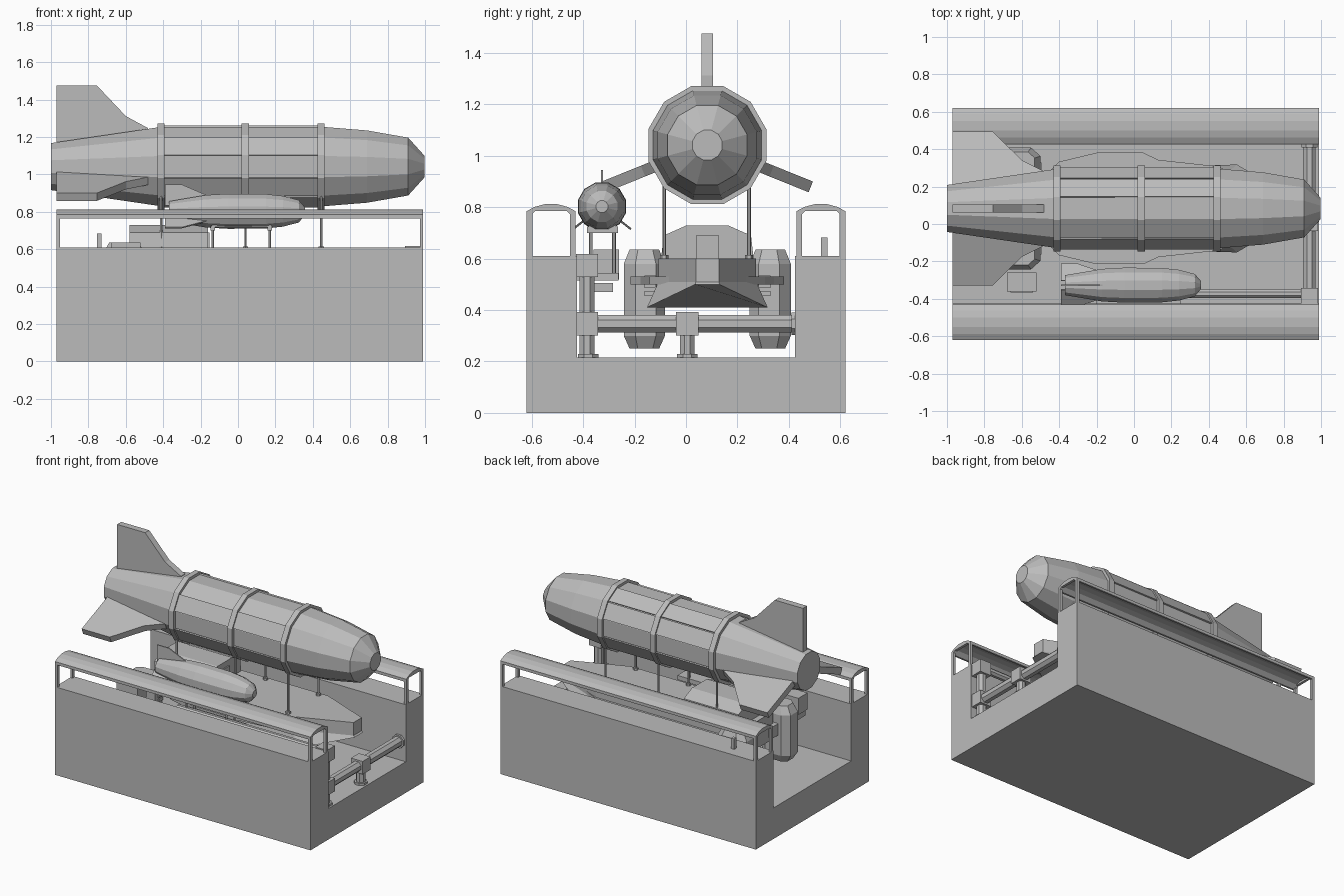
import bpy, bmesh, math
from mathutils import Vector, Matrix

if "Cube" in bpy.data.objects:
    bpy.data.objects.remove(bpy.data.objects["Cube"])

mat = bpy.data.materials.new("plain_grey")
mat.diffuse_color = (0.5, 0.5, 0.5, 1)
mat.use_nodes = True
mat.node_tree.nodes["Principled BSDF"].inputs["Base Color"].default_value = mat.diffuse_color


def make(name, verts, faces):
    me = bpy.data.meshes.new(name)
    bm = bmesh.new()
    vs = [bm.verts.new(v) for v in verts]
    for f in faces:
        bm.faces.new([vs[i] for i in f])
    bmesh.ops.recalc_face_normals(bm, faces=bm.faces)
    bm.to_mesh(me)
    bm.free()
    me.materials.append(mat)
    ob = bpy.data.objects.new(name, me)
    bpy.context.collection.objects.link(ob)
    return ob


def loft(name, rings):
    n = len(rings[0])
    verts = [p for r in rings for p in r]
    faces = [tuple(range(n)), tuple(range((len(rings) - 1) * n, len(rings) * n))]
    for k in range(len(rings) - 1):
        for i in range(n):
            j = (i + 1) % n
            faces.append((k * n + i, k * n + j, k * n + n + j, k * n + n + i))
    return make(name, verts, faces)


def box(name, x0, x1, y0, y1, z0, z1):
    return loft(name, [[(x, y0, z0), (x, y1, z0), (x, y1, z1), (x, y0, z1)] for x in (x0, x1)])


def prism_x(name, prof, x0, x1):
    return loft(name, [[(x, y, z) for y, z in prof] for x in (x0, x1)])


def prism_z(name, prof, z0, z1):
    return loft(name, [[(x, y, z) for x, y in prof] for z in (z0, z1)])


def rod(name, a, b, r, n=8):
    a, b = Vector(a), Vector(b)
    q = (b - a).to_track_quat('Z', 'Y').to_matrix()
    circ = [q @ Vector((r * math.cos(t), r * math.sin(t), 0))
            for t in [(i + .5) * math.tau / n for i in range(n)]]
    return loft(name, [[c + p for c in circ] for p in (a, b)])


def ring(x, r, cy, cz):
    return [(x, cy + r * math.cos(math.radians(15 + 30 * k)),
             cz + r * math.sin(math.radians(15 + 30 * k))) for k in range(12)]


def fin(name, prof, thick, angle, cy, cz):
    # fin profile is (x, distance from hull axis); angle measured from straight up
    m = Matrix.Rotation(math.radians(angle), 3, 'X')
    rings = [[Vector((0, cy, cz)) + m @ Vector((x, s * thick / 2, d)) for x, d in prof]
             for s in (-1, 1)]
    return loft(name, rings)


# trough-shaped dock with open ends
prism_x("dock_trough", [(-.62, 0), (.62, 0), (.62, .61), (.425, .61), (.425, .215),
                        (-.425, .215), (-.425, .61), (-.62, .61)], -.97, .99)

# canopies over both dock walls
outer = [(-.62, .765), (-.62, .785), (-.588, .802), (-.55, .812), (-.5, .812), (-.462, .802),
         (-.43, .785), (-.43, .765)]
inner = [(-.442, .765), (-.468, .789), (-.504, .799), (-.546, .799), (-.582, .789), (-.608, .765)]
for s in (1, -1):
    side = "front" if s > 0 else "back"
    prism_x(side + "_canopy_roof", [(s * y, z) for y, z in outer + inner], -.97, .99)
    for x in (-.97, .972):
        for y in (-.62, -.452):
            ys = sorted((s * y, s * (y + .022)))
            box(side + "_canopy_post", x, x + .018, *ys, .605, .78)
        prism_x(side + "_canopy_end_arch", [(s * y, z) for y, z in outer[1:7]], x, x + .018)
box("control_post", -.755, -.73, .525, .55, .61, .683)

# large torpedo-shaped vessel
CY, CZ = .083, 1.042
loft("large_hull", [ring(x, r, CY, CZ) for x, r in
     [(-1, .13), (-.42, .218), (.45, .22), (.69, .2), (.91, .16), (.997, .06)]])
for x in (-.43, .02, .425):
    loft("hull_band", [ring(x, .238, CY, CZ), ring(x + .038, .238, CY, CZ)])


def raised_plate(x0, x1, deg):
    rings = []
    for x in (x0, x1):
        rings.append([(x, CY + r * math.cos(math.radians(a)), CZ + r * math.sin(math.radians(a)))
                      for r, a in [(.21, deg + 1), (.228, deg + 1), (.228, deg + 29), (.21, deg + 29)]])
    loft("hull_plate", rings)


for x0, x1 in ((-.392, .02), (.058, .425)):
    for d in (15, 45, 135, 195, 225, 315):
        raised_plate(x0, x1, d)
big_fin = [(-.97, .08), (-.97, .434), (-.755, .434), (-.6, .27), (-.48, .205), (-.48, .08)]
for a in (0, 112, -112):
    fin("large_tail_fin", big_fin, .045, a, CY, CZ)

# small vessel beside it
SY, SZ = -.327, .803
loft("small_hull", [ring(x, r, SY, SZ) for x, r in
     [(-.37, .055), (-.17, .09), (-.05, .097), (.15, .095), (.24, .085), (.325, .062), (.357, .024)]])
small_fin = [(-.39, .03), (-.39, .143), (-.3, .143), (-.2, .1), (-.15, .08), (-.15, .03)]
for a in (0, 128, -128):
    fin("small_tail_fin", small_fin, .008, a, SY, SZ)

# cradle for the small vessel
for x in (-.135, .17):
    for y in (-.37, -.28):
        rod("cradle_leg", (x, y, .53), (x, y, .72), .007, 6)
    box("cradle_saddle", x - .012, x + .012, -.385, -.265, .70, .725)
for y in (-.37, -.28):
    box("cradle_rail", -.14, .18, y - .008, y + .008, .72, .735)
box("cradle_base", -.2, .25, -.425, -.262, .515, .545)
box("side_equipment", -.68, -.52, -.36, -.26, .52, .635)
box("side_equipment_lower", -.66, -.54, -.365, -.285, .47, .505)

# barge lying in the trough
half = [(-.62, .15), (-.5, .19), (.5, .19), (.86, .045)]
deck = [(x, CY - y) for x, y in half] + [(x, CY + y) for x, y in reversed(half)]
prism_z("barge_deck", deck, .5, .6)
low = [(-.62, .15), (-.5, .2), (.55, .235), (.87, .047)]
zs = [.41, .41, .41, .5]
bottom = [(x, CY - y, z) for (x, y), z in zip(low, zs)]
bottom += [(x, CY + y, z) for x, y, z in [(a[0], a[1], z) for a, z in zip(low, zs)][::-1]]
loft("barge_hull", [bottom, [(x, y, .51) for x, y in deck]])
for s in (-1, 1):
    wing = [(-.5, .15), (-.4, .25), (-.2, .298), (.05, .298), (.13, .26), (.45, .225), (.6, .15)]
    prism_z("barge_side_wing", [(x, CY + s * y) for x, y in wing], .50, .53)
    # chamfered engine pod with grille plates
    oct_ = [(-.72, .2), (-.72, .28), (-.67, .325), (-.55, .325), (-.5, .28), (-.5, .2), (-.55, .165), (-.67, .165)]
    mid = Vector((-.61, .245))
    rings = []
    for z, k in ((.25, .72), (.3, 1), (.58, 1), (.635, .72)):
        pts = [mid + (Vector(p) - mid) * k for p in oct_]
        rings.append([(p.x, CY + s * p.y, z) for p in pts])
    loft("engine_pod", rings)
    for z in (.455, .485, .515):
        ys = sorted((CY + s * .2, CY + s * .245))
        box("pod_grille", -.505, -.494, *ys, z, z + .02)
    ys = sorted((CY + s * .1, CY + s * .2))
    box("pod_strut", -.65, -.55, *ys, .44, .52)

# barge cabin with a door
prism_x("barge_cabin", [(CY + y, z) for y, z in
        [(-.18, .6), (.18, .6), (.17, .69), (.08, .73), (-.08, .73), (-.17, .69)]], -.58, -.16)
box("cabin_door", -.162, -.152, CY - .045, CY + .045, .6, .69)

# posts carrying the large vessel on the barge
for x in (-.41, .04, .445):
    for y in (-.085, .245):
        rod("hull_post", (x, y, .6), (x, y, .89), .007, 6)
        rod("post_foot", (x, y, .6), (x, y, .615), .016, 6)

# pipework at the bow end
PX = .938
rod("cross_pipe", (PX, -.38, .347), (PX, .425, .347), .036)
rod("pipe_flange", (PX, .41, .347), (PX, .425, .347), .047)
rod("upright_pipe", (PX, -.385, .215), (PX, -.385, .57), .032)
rod("long_pipe", (PX, -.372, .575), (-.2, -.372, .575), .025)
for y, z in ((-.385, .347), (-.385, .573), (.005, .347)):
    box("pipe_joint", PX - .045, PX + .045, y - .043, y + .043, z - .045, z + .045)
rod("centre_pipe_leg", (PX, .005, .215), (PX, .005, .33), .03)
for y in (-.38, .005):
    rod("pipe_base", (PX, y, .215), (PX, y, .23), .043)
